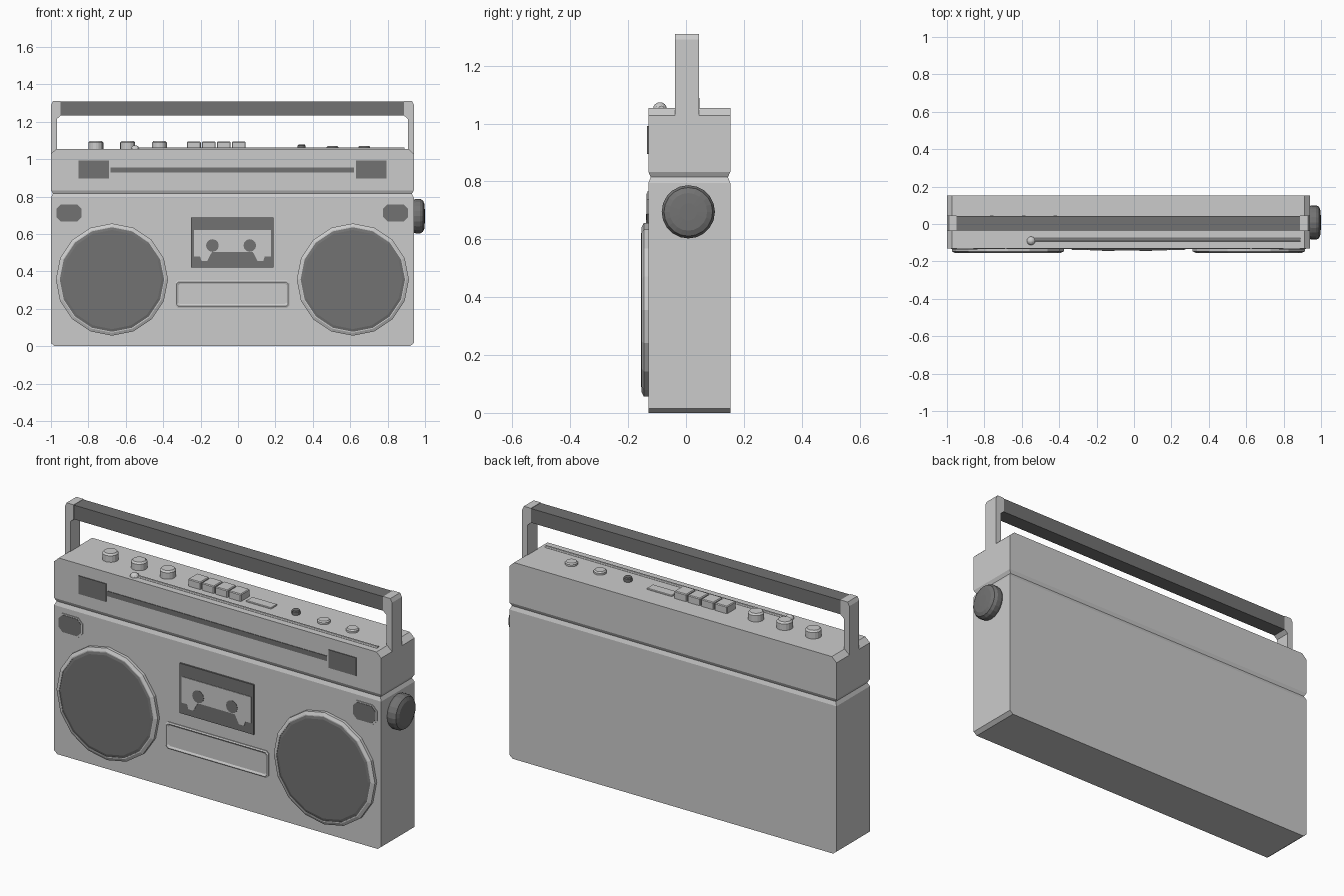
import bpy, bmesh
from math import pi, cos, sin
from mathutils import Matrix, Vector

if "Cube" in bpy.data.objects:
    bpy.data.objects.remove(bpy.data.objects["Cube"])

CX = -0.03          # symmetry axis of the case
FRONT, BACK = -0.13, 0.153


def material(name, v):
    m = bpy.data.materials.new(name)
    m.diffuse_color = (v, v, v, 1)
    m.use_nodes = True
    m.node_tree.nodes["Principled BSDF"].inputs["Base Color"].default_value = m.diffuse_color
    return m


DARK = material("dark_plastic", 0.17)
LIGHT = material("light_panel", 0.95)


def finish(name, bm, mat=None):
    bmesh.ops.recalc_face_normals(bm, faces=bm.faces)
    me = bpy.data.meshes.new(name)
    bm.to_mesh(me)
    bm.free()
    ob = bpy.data.objects.new(name, me)
    bpy.context.collection.objects.link(ob)
    if mat:
        me.materials.append(mat)
    return ob


def loft(name, rings, mat=None):
    """Skin a list of equal-length point rings and cap both ends."""
    bm = bmesh.new()
    rows = [[bm.verts.new(p) for p in ring] for ring in rings]
    n = len(rows[0])
    for a, b in zip(rows, rows[1:]):
        for i in range(n):
            j = (i + 1) % n
            bm.faces.new((a[i], a[j], b[j], b[i]))
    bm.faces.new(rows[0])
    bm.faces.new(rows[-1])
    return finish(name, bm, mat)


def box(name, x, y, z, mat=None, bevel=0):
    rings = [[(x[0], y[0], h), (x[1], y[0], h), (x[1], y[1], h), (x[0], y[1], h)] for h in z]
    ob = loft(name, rings, mat)
    if bevel:
        mod = ob.modifiers.new("bevel", "BEVEL")
        mod.width = bevel
        mod.segments = 1
    return ob


def prism(name, pts, y0, y1, mat=None):
    """Extrude an x/z outline along y."""
    return loft(name, [[(x, y, z) for x, z in pts] for y in (y0, y1)], mat)


def lathe(name, profile, loc, segs=16, axis="Z", mat=None):
    """Revolve (radius, height) pairs; axis is Z, X or front (F)."""
    rot = {"Z": Matrix(), "X": Matrix.Rotation(pi / 2, 4, "Y"),
           "F": Matrix.Rotation(pi / 2, 4, "X")}[axis]
    m = Matrix.Translation(loc) @ rot
    rings = [[m @ Vector((r * cos(2 * pi * i / segs), r * sin(2 * pi * i / segs), h))
              for i in range(segs)] for r, h in profile]
    return loft(name, rings, mat)


def octagon(x, z, hw, hh, c):
    return [(x - hw + c, z - hh), (x + hw - c, z - hh), (x + hw, z - hh + c), (x + hw, z + hh - c),
            (x + hw - c, z + hh), (x - hw + c, z + hh), (x - hw, z + hh - c), (x - hw, z - hh + c)]


# Case: stacked rectangles with a groove and chamfered ends (z, x inset, y inset)
rings = []
for z, ix, iy in [(0, .02, 0), (.016, 0, 0), (.795, 0, 0), (.815, .01, .008),
                  (.833, 0, 0), (1.028, 0, 0), (1.054, .028, 0)]:
    x0, x1, y0, y1 = -1 + ix, .94 - ix, FRONT + iy, BACK - iy
    rings.append([(x0, y0, z), (x1, y0, z), (x1, y1, z), (x0, y1, z)])
loft("case", rings)

# Mirrored front and handle parts
for side, s in (("left", -1), ("right", 1)):
    def X(d):
        return CX + s * d
    # Handle post with thicker head
    prism(side + "_handle_post", [(X(.97), 1.025), (X(.97), 1.29), (X(.96), 1.31), (X(.918), 1.31),
                                  (X(.918), 1.232), (X(.938), 1.215), (X(.938), 1.025)], -.038, .045)
    # Speaker rim and grille
    sx = X(.644)
    lathe(side + "_speaker_rim", [(.28, 0), (.30, 0), (.30, .016), (.284, .024), (.279, .024), (.279, .018)],
          (sx, FRONT, .356), 16, "F")
    lathe(side + "_speaker_grille", [(.279, 0), (.279, .021), (.265, .025)],
          (sx, FRONT, .356), 16, "F", DARK)
    # Tweeter with rim
    tx = X(.873)
    prism(side + "_tweeter_rim", octagon(tx, .712, .076, .053, .028), FRONT + .002, FRONT - .004)
    prism(side + "_tweeter", octagon(tx, .712, .067, .046, .024), FRONT, FRONT - .006, DARK)
    # Tuner end window
    xs = sorted((X(.66), X(.823)))
    box(side + "_tuner_window", xs, (FRONT - .004, FRONT + .002), (.895, .992), DARK)

box("handle_bar", (-.948, .888), (-.036, .043), (1.232, 1.308), DARK)
box("tuner_strip", (-.683, .62), (FRONT - .003, FRONT + .002), (.928, .955), DARK)

# Cassette door and tape
box("cassette_door", (-.25, .19), (FRONT - .009, FRONT + .002), (.42, .687), DARK)
half = [(.206, .62), (.206, .48), (.173, .48), (.165, .455), (.135, .455), (.11, .502)]
tape = [(CX + x, z) for x, z in half] + [(CX - x, z) for x, z in reversed(half)]
prism("cassette_tape", tape, FRONT - .005, FRONT - .012, LIGHT)
for x in (-.137, .063):
    lathe("tape_reel", [(.034, 0), (.034, .0135)], (x, FRONT, .538), 12, "F", DARK)

# Display: raised bevelled frame with a light panel set in it
outer = octagon(CX, .279, .305, .072, .012)
rim = octagon(CX, .279, .298, .065, .010)
inner = octagon(CX, .279, .288, .055, .008)
loft("display_frame", [[(x, y, z) for x, z in o] for o, y in
                       ((outer, FRONT + .002), (outer, FRONT - .005), (rim, FRONT - .009),
                        (inner, FRONT - .003))], LIGHT)

# Top knobs
for x in (-.76, -.59, -.42):
    lathe("control_knob", [(.04, 0), (.04, .038), (.032, .047)], (x, .006, 1.05))
for x in (.505, .675):
    lathe("small_knob", [(.032, 0), (.032, .014), (.026, .02)], (x, .006, 1.05))
lathe("dark_knob", [(.021, 0), (.021, .022), (.017, .027)], (.34, .006, 1.05), 12, "Z", DARK)

# Keys and flat switch plate
for i in range(4):
    x = -.273 + i * .08
    box("key", (x, x + .074), (-.034, .043), (1.05, 1.093), bevel=.004)
box("switch_plate", (.06, .21), (-.02, .035), (1.05, 1.06), bevel=.003)

# Folded antenna with ball tip
lathe("antenna_rod", [(.01, 0), (.01, 1.44)], (-.55, -.085, 1.052), 10, "X")
bm = bmesh.new()
bmesh.ops.create_uvsphere(bm, u_segments=12, v_segments=8, radius=.024,
                          matrix=Matrix.Translation((-.55, -.09, 1.05)))
finish("antenna_tip", bm)

# Side tuning dial
lathe("tuning_dial", [(.088, 0), (.092, .012), (.092, .035), (.084, .05), (.065, .058), (.03, .06)],
      (.939, .008, .695), 20, "X", DARK)
